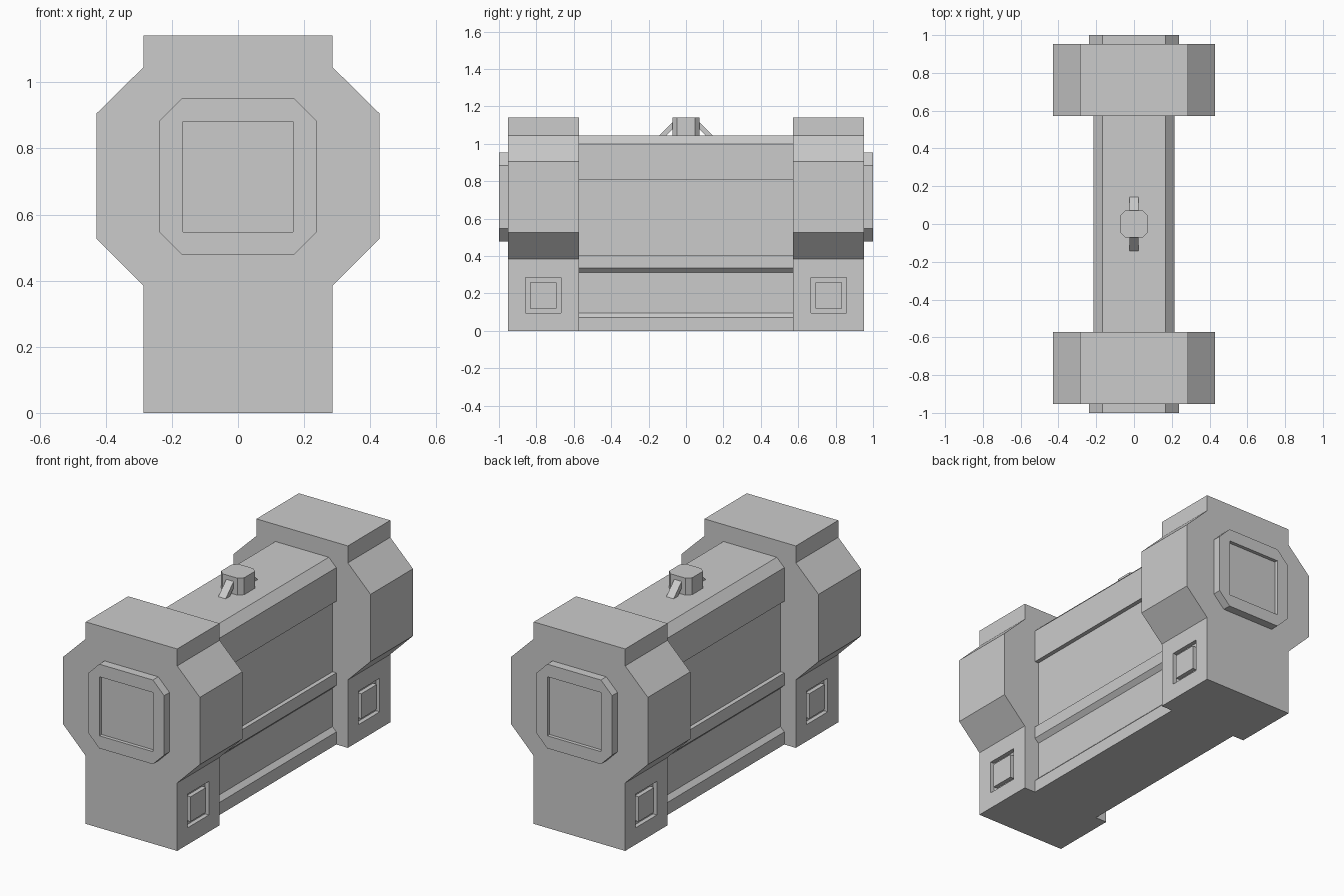
import bpy, bmesh
from mathutils import Vector

if "Cube" in bpy.data.objects:
    bpy.data.objects.remove(bpy.data.objects["Cube"])


def prism(name, pts, axis, a, b):
    """Extrude a closed 2D outline along an axis from a to b."""
    place = {'X': lambda u, v, w: (w, u, v),
             'Y': lambda u, v, w: (u, w, v),
             'Z': lambda u, v, w: (u, v, w)}[axis]
    bm = bmesh.new()
    face = bm.faces.new([bm.verts.new(place(u, v, a)) for u, v in pts])
    ext = bmesh.ops.extrude_face_region(bm, geom=[face], use_keep_orig=True)
    verts = [g for g in ext['geom'] if isinstance(g, bmesh.types.BMVert)]
    bmesh.ops.translate(bm, verts=verts, vec=Vector(place(0, 0, b - a)))
    bmesh.ops.recalc_face_normals(bm, faces=bm.faces[:])
    mesh = bpy.data.meshes.new(name)
    bm.to_mesh(mesh)
    bm.free()
    obj = bpy.data.objects.new(name, mesh)
    bpy.context.collection.objects.link(obj)
    return obj


def mirrored(half):
    """Right half of an outline, bottom to top, closed across x = 0."""
    return half + [(-x, z) for x, z in reversed(half)]


def octagon(r, c, cz=0):
    return [(x, z + cz) for x, z in mirrored(
        [(r - c, -r), (r, -r + c), (r, r - c), (r - c, r)])]


def rect(cu, cv, r):
    return [(cu - r, cv - r), (cu + r, cv - r), (cu + r, cv + r), (cu - r, cv + r)]


def cut(obj, cutter):
    mod = obj.modifiers.new("cut", 'BOOLEAN')
    mod.operation = 'DIFFERENCE'
    mod.solver = 'EXACT'
    mod.object = cutter
    bpy.context.view_layer.objects.active = obj
    bpy.ops.object.modifier_apply(modifier=mod.name)
    bpy.data.objects.remove(cutter)


# Central body with two sunken side panels
prism("body", mirrored([
    (0.214, 0), (0.214, 0.071), (0.19, 0.095), (0.19, 0.311), (0.214, 0.335),
    (0.214, 0.405), (0.19, 0.405), (0.19, 0.81), (0.214, 0.81), (0.214, 1.0),
    (0.167, 1.046)]), 'Y', -0.575, 0.575)

block_outline = mirrored([
    (0.286, 0), (0.286, 0.384), (0.428, 0.526), (0.428, 0.906),
    (0.286, 1.046), (0.286, 1.142)])

for s, end in ((-1, "front"), (1, "back")):
    # End block
    block = prism(end + "_block", block_outline, 'Y', s * 0.573, s * 0.952)

    # Square groove and flush pad on both flanks
    for t, side in ((-1, "left"), (1, "right")):
        cut(block, prism("cutter", rect(s * 0.763, 0.19, 0.095), 'X', t * 0.262, t * 0.32))
        prism(f"{end}_{side}_pad", rect(s * 0.763, 0.19, 0.07), 'X', t * 0.262, t * 0.286)

    # Octagonal end cap with a shallow square recess
    cap = prism(end + "_cap", octagon(0.238, 0.07, 0.715), 'Y', s * 0.952, s * 1.0)
    cut(cap, prism("cutter", rect(0, 0.715, 0.167), 'Y', s * 0.98, s * 1.05))

    # Slanted strut beside the top knob
    prism(end + "_strut", [(s * 0.143, 1.046), (s * 0.105, 1.046),
                           (s * 0.065, 1.086), (s * 0.065, 1.124)], 'X', -0.023, 0.023)

# Top knob
prism("top_knob", octagon(0.072, 0.025), 'Z', 1.046, 1.142)
